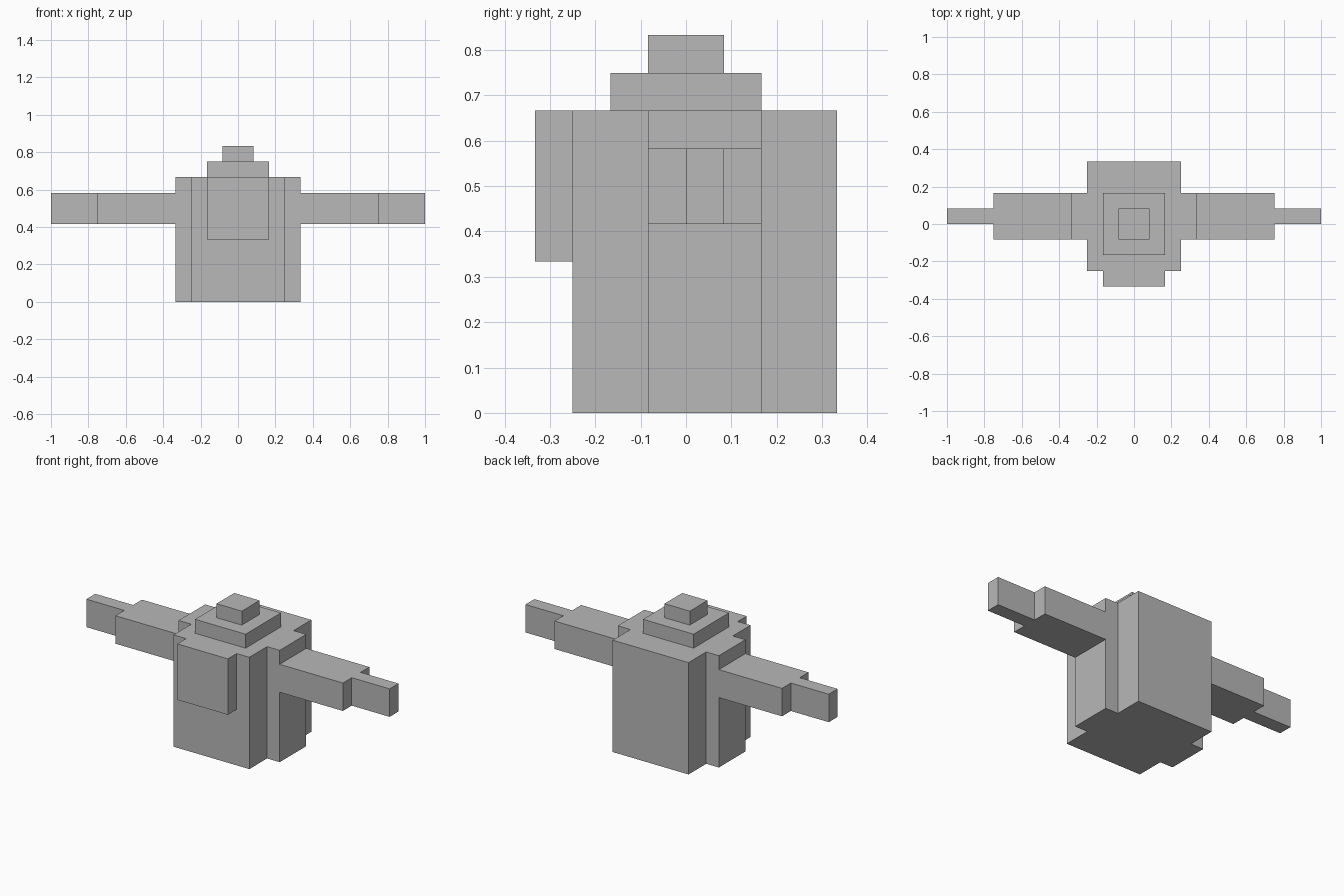
import bpy

cube = bpy.data.objects.get("Cube")
if cube:
    bpy.data.objects.remove(cube, do_unlink=True)

UNIT = 1 / 12  # the model sits on a twelve-step block grid

grey = bpy.data.materials.new("plain_grey")
grey.use_nodes = True
grey.diffuse_color = (0.48, 0.48, 0.48, 1)
bsdf = next(n for n in grey.node_tree.nodes if n.type == "BSDF_PRINCIPLED")
bsdf.inputs["Base Color"].default_value = grey.diffuse_color


def block(name, x, y, z):
    """Box spanning the given (low, high) ranges in grid steps."""
    spans = (x, y, z)
    centre = [(a + b) / 2 * UNIT for a, b in spans]
    bpy.ops.mesh.primitive_cube_add(size=1, location=centre)
    obj = bpy.context.object
    obj.name = name
    obj.scale = [(b - a) * UNIT for a, b in spans]
    bpy.ops.object.transform_apply(location=True, rotation=False, scale=True)
    obj.data.materials.append(grey)
    return obj


def pair(name, x, y, z):
    """The same box on the left (+x) and the right (-x)."""
    block("left_" + name, x, y, z)
    block("right_" + name, (-x[1], -x[0]), y, z)


# Body with its raised front panel
block("body", (-3, 3), (-3, 4), (0, 8))
block("front_panel", (-2, 2), (-4, -3), (4, 8))

# Stepped top
block("top_step", (-2, 2), (-2, 2), (8, 9))
block("top_cap", (-1, 1), (-1, 1), (9, 10))

# Side slabs, arms and narrow arm tips
pair("side_slab", (3, 4), (-1, 2), (0, 8))
pair("arm", (4, 9), (-1, 2), (5, 7))
pair("arm_tip", (9, 12), (0, 1), (5, 7))
